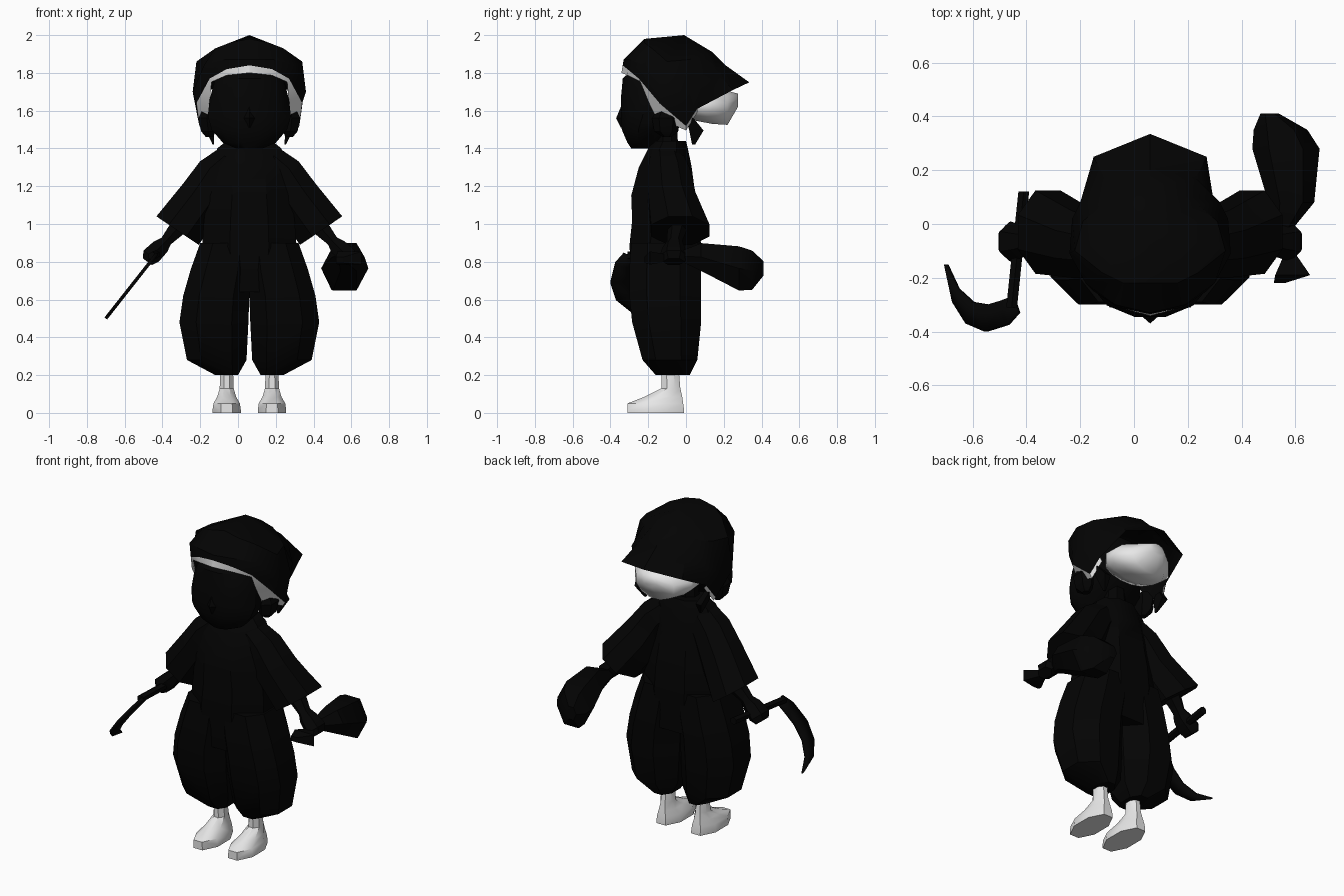
import bpy
import bmesh
from math import cos, sin, pi, radians, copysign
from mathutils import Vector

default_cube = bpy.data.objects.get("Cube")
if default_cube:
    bpy.data.objects.remove(default_cube, do_unlink=True)

BODY_X = .06  # the figure's own middle line


def make_material(name, value):
    mat = bpy.data.materials.new(name)
    mat.use_nodes = True
    colour = (value, value, value, 1)
    mat.diffuse_color = colour
    mat.node_tree.nodes["Principled BSDF"].inputs["Base Color"].default_value = colour
    return mat


black = make_material("black", .001)
white = make_material("white", .8)


def skin(name, rings, mat, capped=True, closed=True, smooth_angle=35):
    """Join equal rings of points with quads."""
    bm = bmesh.new()
    loops = [[bm.verts.new(p) for p in ring] for ring in rings]
    count = len(loops[0])
    for low, high in zip(loops, loops[1:]):
        for i in range(count if closed else count - 1):
            j = (i + 1) % count
            bm.faces.new((low[i], low[j], high[j], high[i]))
    if capped:
        bm.faces.new(loops[0])
        bm.faces.new(loops[-1])
    bmesh.ops.remove_doubles(bm, verts=bm.verts, dist=.0005)
    bmesh.ops.recalc_face_normals(bm, faces=bm.faces)
    mesh = bpy.data.meshes.new(name)
    bm.to_mesh(mesh)
    bm.free()
    mesh.materials.append(mat)
    obj = bpy.data.objects.new(name, mesh)
    obj.location.x = BODY_X
    bpy.context.collection.objects.link(obj)
    bpy.ops.object.select_all(action='DESELECT')
    obj.select_set(True)
    bpy.context.view_layer.objects.active = obj
    bpy.ops.object.shade_smooth_by_angle(angle=radians(smooth_angle))
    return obj


def tube(name, sections, mat, axis=(0, 0, 1), side=1, sides=8, turn=.5, front_power=1,
         smooth_angle=35):
    """Loft rings (x, y, z, radius, radius) set square to the axis.
    A front power under one makes the front half boxier."""
    axis = Vector(axis).normalized()
    v = Vector((0, 0, 1)) if abs(axis.y) > .9 else Vector((0, 1, 0))
    u = v.cross(axis)
    widest = cos(2 * pi * turn / sides)
    rings = []
    for x, y, z, ru, rv in sections:
        ring = []
        for i in range(sides):
            a = 2 * pi * (i + turn) / sides
            power = front_power if sin(a) < 0 else 1
            across, along = (copysign(abs(t) ** power, t) / widest ** power
                             for t in (cos(a), sin(a)))
            p = Vector((x, y, z)) + u * ru * across + v * rv * along
            ring.append((p.x * side, p.y, p.z))
        rings.append(ring)
    return skin(name, rings, mat, smooth_angle=smooth_angle)


def column(name, levels, mat, **options):
    """Upright loft from levels of (z, x min, x max, y min, y max)."""
    sections = [((x0 + x1) / 2, (y0 + y1) / 2, z, (x1 - x0) / 2, (y1 - y0) / 2)
                for z, x0, x1, y0, y1 in levels]
    return tube(name, sections, mat, **options)


def mirrored(half):
    """Complete a ring whose first and last points lie on the middle line."""
    return half + [(-x, y, z) for x, y, z in reversed(half[1:-1])]


# Limbs and everything else that is paired
for side, label in ((1, "left"), (-1, "right")):
    column(label + "_foot", [
        (0, .045, .195, -.31, -.01), (.015, .045, .195, -.31, -.01),
        (.05, .05, .19, -.31, -.015), (.085, .07, .17, -.22, -.02),
        (.13, .083, .157, -.13, -.03), (.25, .087, .153, -.13, -.04),
    ], white, side=side)
    column(label + "_trouser_leg", [
        (.2, .06, .18, -.16, .02), (.28, .015, .33, -.23, .06),
        (.48, .005, .37, -.285, .08), (.62, 0, .35, -.3, .08),
        (.76, -.02, .31, -.3, .08), (.9, -.02, .26, -.29, .07),
    ], black, side=side, front_power=.75)
    tube(label + "_sleeve", [
        (.1, -.1, 1.34, .09, .09), (.17, -.09, 1.27, .11, .11),
        (.25, -.075, 1.14, .125, .125), (.38, -.03, .965, .135, .155),
    ], black, axis=(.56, 0, -.83), side=side)
    tube(label + "_forearm", [
        (.36, -.04, 1, .05, .05), (.44, -.06, .91, .03, .035),
        (.47, -.065, .88, .045, .05), (.52, -.065, .83, .05, .065),
        (.54, -.065, .8, .03, .05),
    ], black, axis=(.6, 0, -.8), side=side, sides=6)
    column(label + "_ear", [
        (1.46, .19, .23, -.12, -.08), (1.49, .18, .255, -.16, -.05),
        (1.56, .18, .27, -.17, -.04), (1.61, .19, .245, -.14, -.07),
    ], black, side=side, sides=6)
    tube(label + "_hair_lock", [
        (.23, .02, 1.56, .015, .02), (.21, .055, 1.495, .02, .038),
        (.19, .04, 1.42, .004, .008),
    ], black, side=side, sides=4)

# Tunic and neck
column("tunic", [
    (.64, -.2, .2, -.27, .06), (.88, -.25, .25, -.3, .08),
    (1.02, -.24, .24, -.285, .07), (1.15, -.22, .22, -.29, .05),
    (1.3, -.2, .2, -.25, .03), (1.4, -.17, .17, -.2, .01),
    (1.44, -.12, .12, -.17, 0),
], black)
column("neck", [(1.38, -.07, .07, -.15, -.04), (1.56, -.06, .06, -.16, -.05)], black)

# Head and nose
column("head", [
    (1.4, -.07, .07, -.29, -.19), (1.43, -.14, .14, -.31, -.16),
    (1.5, -.2, .2, -.34, -.1), (1.57, -.22, .22, -.345, -.03),
    (1.66, -.21, .21, -.345, 0), (1.77, -.18, .18, -.335, .02),
    (1.84, -.13, .13, -.26, 0),
], black, sides=12)
column("nose", [
    (1.51, -.02, .02, -.345, -.3), (1.56, -.04, .04, -.37, -.3),
    (1.62, -.01, .01, -.345, -.3),
], black, sides=4, turn=0)

# Cap with a peak at the back
rim = [(0, -.335, 1.84), (.12, -.31, 1.82), (.21, -.25, 1.77), (.28, -.14, 1.64),
       (.265, 0, 1.52), (.24, .06, 1.61), (.21, .25, 1.71), (0, .335, 1.75)]
brow = [(0, -.33, 1.87), (.13, -.3, 1.87), (.24, -.22, 1.84), (.3, -.11, 1.7),
        (.29, .02, 1.7), (.26, .08, 1.73), (.17, .17, 1.79), (0, .21, 1.84)]
crown = [(0, -.22, 1.98), (.1, -.22, 1.96), (.18, -.18, 1.93), (.28, -.1, 1.86),
         (.25, .01, 1.87), (.18, .07, 1.88), (.1, .11, 1.905), (0, .14, 1.91)]
peak = [(0, -.01, 2)] * len(rim)
skin("cap", [mirrored(r) for r in (rim, brow, crown, peak)], black, capped=False)

# White headscarf turned inward under the front and sides of the cap
hem = [(0, -.342, 1.8), (.12, -.308, 1.787), (.2, -.24, 1.752), (.215, -.165, 1.57),
       (.25, 0, 1.495), (.225, .06, 1.59)]
for side, label in ((1, "left"), (-1, "right")):
    skin(label + "_headscarf_band",
         [[(x * side, y, z) for x, y, z in row] for row in (rim[:len(hem)], hem)],
         white, capped=False, closed=False)

# Rounded white headscarf bulge below the peak
tube("headscarf_bulge", [
    (0, .0, 1.62, .15, .06), (0, .06, 1.63, .195, .085), (0, .14, 1.625, .195, .095),
    (0, .22, 1.615, .13, .09), (0, .275, 1.655, .05, .035),
], white, axis=(0, 1, 0), sides=12, smooth_angle=80)

# Bundle held in the left hand, with its knot in front of the fist
tube("bundle", [
    (.49, -.03, .83, .03, .03), (.525, .08, .825, .085, .085),
    (.505, .28, .765, .125, .135), (.485, .35, .755, .1, .12),
    (.445, .41, .765, .035, .045),
], black, axis=(0, 1, 0), sides=6, turn=0)
tube("bundle_knot", [
    (.52, -.11, .82, .02, .02), (.53, -.19, .82, .065, .035),
    (.48, -.22, .81, .02, .015),
], black, axis=(0, 1, 0), sides=4)

# Sickle held in the right hand
tube("sickle_handle", [
    (-.47, .12, .85, .02, .02), (-.515, -.31, .83, .02, .02),
], black, axis=(0, 1, 0), sides=6)
outer = [(-.49, -.33), (-.53, -.375), (-.61, -.4), (-.68, -.37), (-.73, -.29), (-.76, -.15)]
inner = [(-.51, -.27), (-.55, -.285), (-.6, -.3), (-.66, -.29), (-.715, -.24), (-.757, -.15)]
blade = skin("sickle_blade",
             [[(x, y, .83 + (x + .5) * 1.27) for x, y in row] for row in (outer, inner)],
             black, capped=False, closed=False)
thickness = blade.modifiers.new("thickness", 'SOLIDIFY')
thickness.thickness = .018
thickness.offset = 0
